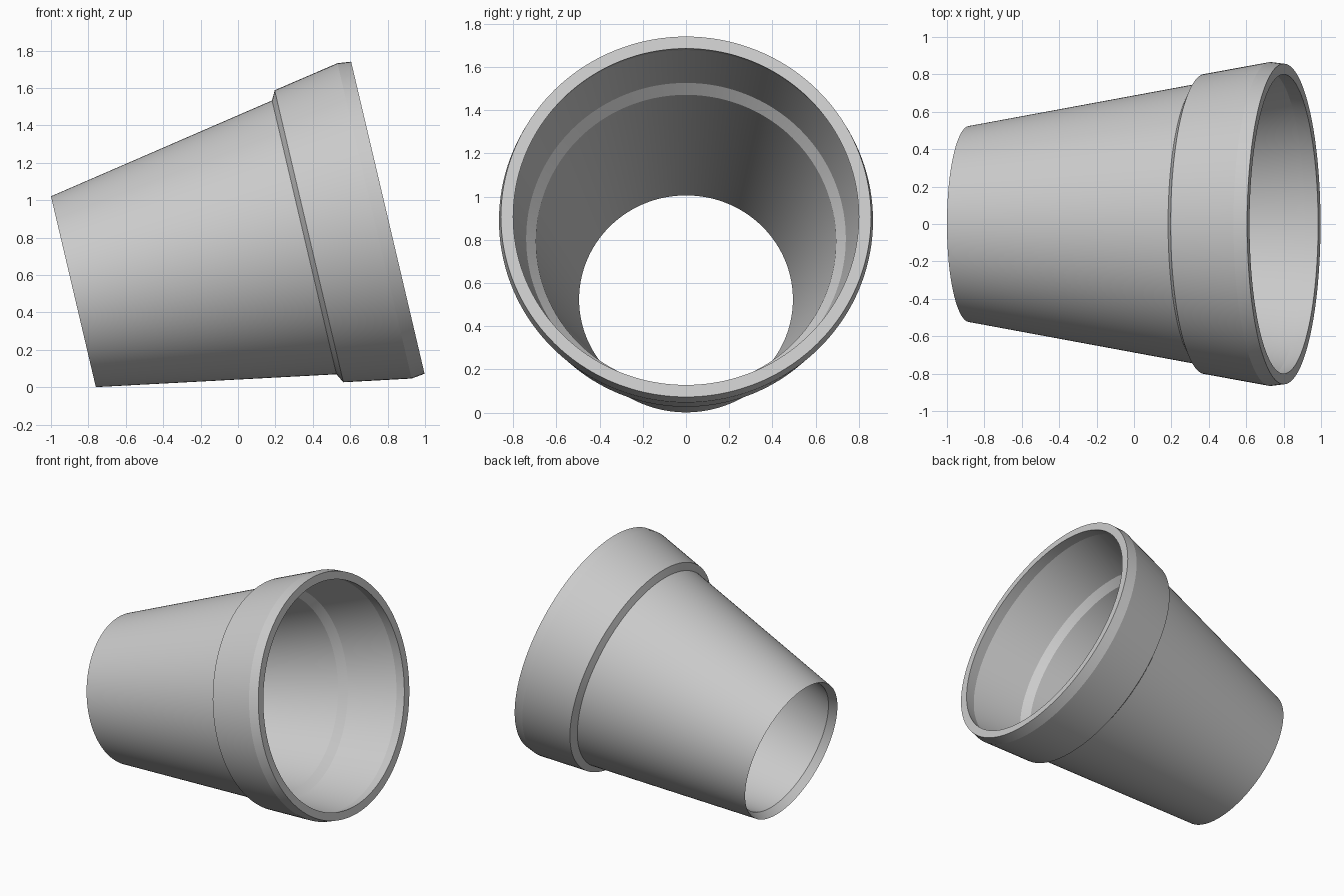
import bpy, bmesh, math
from mathutils import Matrix, Vector

cube = bpy.data.objects.get("Cube")
if cube:
    bpy.data.objects.remove(cube, do_unlink=True)

SEGMENTS = 144
GREY = (0.6, 0.6, 0.6, 1)

# Closed wall section: (distance along the axis, radius)
OUTER = [(0, 0.524), (1.268, 0.752), (1.294, 0.802), (1.654, 0.866), (1.727, 0.857)]
INNER = [(1.727, 0.80), (1.652, 0.81), (1.288, 0.74), (1.238, 0.695), (0.055, 0.495)]


def lathe(name, profile, material):
    """Spin a closed section around the local z axis."""
    bm = bmesh.new()
    rings = []
    for height, radius in profile:
        ring = []
        for i in range(SEGMENTS):
            a = math.tau * i / SEGMENTS
            ring.append(bm.verts.new((radius * math.cos(a), radius * math.sin(a), height)))
        rings.append(ring)
    for k, low in enumerate(rings):
        high = rings[(k + 1) % len(rings)]
        for i in range(SEGMENTS):
            j = (i + 1) % SEGMENTS
            bm.faces.new((low[i], low[j], high[j], high[i]))
    bmesh.ops.recalc_face_normals(bm, faces=bm.faces)
    mesh = bpy.data.meshes.new(name)
    bm.to_mesh(mesh)
    bm.free()
    mesh.materials.append(material)
    obj = bpy.data.objects.new(name, mesh)
    bpy.context.collection.objects.link(obj)
    return obj


clay = bpy.data.materials.new("plain_grey")
clay.use_nodes = True
clay.diffuse_color = GREY
clay.node_tree.nodes["Principled BSDF"].inputs["Base Color"].default_value = GREY

# Open-ended flower pot with a stepped collar
pot = lathe("flower_pot", OUTER + INNER, clay)

# Lay the pot on its side, resting on its wall, mouth towards +x
tilt = Matrix.Rotation(math.radians(90 - 13.24), 4, "Y")
pot.data.transform(Matrix.Translation(Vector((-0.88, 0, 0.511))) @ tilt)

bpy.ops.object.select_all(action="DESELECT")
pot.select_set(True)
bpy.context.view_layer.objects.active = pot
bpy.ops.object.shade_smooth_by_angle(angle=math.radians(10))
